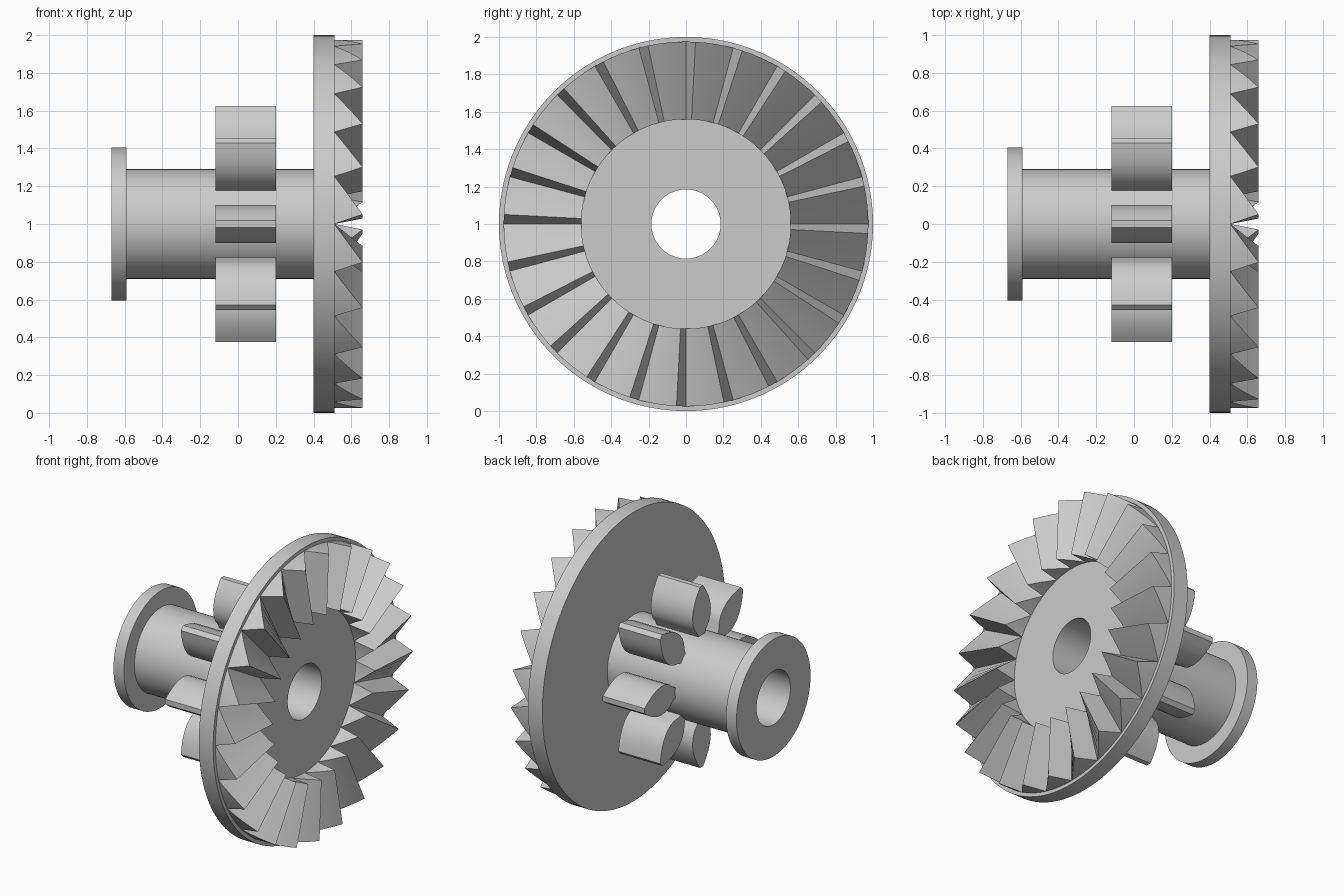
import bpy, bmesh
from math import cos, sin, radians, pi

if "Cube" in bpy.data.objects:
    bpy.data.objects.remove(bpy.data.objects["Cube"])

grey = bpy.data.materials.new("plain_grey")
grey.use_nodes = True
grey.diffuse_color = (0.6, 0.6, 0.6, 1)
grey.node_tree.nodes["Principled BSDF"].inputs["Base Color"].default_value = (0.6, 0.6, 0.6, 1)


def polar(x, r, a):
    """Point at radius r and angle a around the horizontal axle."""
    return (x, r * cos(a), 1 + r * sin(a))


def finish(name, bm):
    bmesh.ops.recalc_face_normals(bm, faces=bm.faces)
    mesh = bpy.data.meshes.new(name)
    bm.to_mesh(mesh)
    bm.free()
    mesh.materials.append(grey)
    ob = bpy.data.objects.new(name, mesh)
    bpy.context.collection.objects.link(ob)
    bpy.ops.object.select_all(action='DESELECT')
    ob.select_set(True)
    bpy.context.view_layer.objects.active = ob
    bpy.ops.object.shade_smooth_by_angle(angle=radians(25))
    return ob


def ring(name, sections):
    """Closed ring skinned through (angle, [(x, r), ...]) cross-sections."""
    bm = bmesh.new()
    loops = [[bm.verts.new(polar(x, r, a)) for x, r in pts] for a, pts in sections]
    for i, cur in enumerate(loops):
        nxt = loops[(i + 1) % len(loops)]
        for j in range(len(cur)):
            k = (j + 1) % len(cur)
            bm.faces.new((cur[j], cur[k], nxt[k], nxt[j]))
    return finish(name, bm)


# Hollow shaft with end flange and large disc, turned in one piece
BORE, HUB = 0.185, 0.29
profile = [(-0.67, BORE), (-0.67, 0.405), (-0.59, 0.405), (-0.59, HUB),
           (0.4, HUB), (0.4, 1.0), (0.51, 1.0), (0.51, BORE)]
SEG = 120
ring("shaft_and_disc", [(2 * pi * i / SEG, profile) for i in range(SEG)])

# Saw-tooth crown on the disc face: long ramp, then a steep drop
TEETH, STEPS = 24, 4
sections = []
for t in range(TEETH):
    for s in range(STEPS + 1):
        f = s / STEPS
        top = 0.51 + 0.15 * f
        a = radians(t * 15 + 12 * f)
        sections.append((a, [(0.49, 0.56), (top, 0.56), (top, 0.975), (0.49, 0.975)]))
ring("crown_teeth", sections)

# Pinion: eight leaf-shaped teeth, given as (radius, half width)
half = [(0.27, 0.028), (0.31, 0.045), (0.35, 0.078), (0.39, 0.095), (0.44, 0.1),
        (0.49, 0.092), (0.54, 0.073), (0.585, 0.046), (0.625, 0.018)]
outline = half + [(r, -w) for r, w in reversed(half)]
bm = bmesh.new()
for t in range(8):
    a = t * pi / 4
    ends = [[bm.verts.new((x, r * cos(a) - w * sin(a), 1 + r * sin(a) + w * cos(a)))
             for r, w in outline] for x in (-0.12, 0.2)]
    for end in ends:
        bm.faces.new(end)
    n = len(outline)
    for j in range(n):
        k = (j + 1) % n
        bm.faces.new((ends[0][j], ends[0][k], ends[1][k], ends[1][j]))
finish("pinion_teeth", bm)
